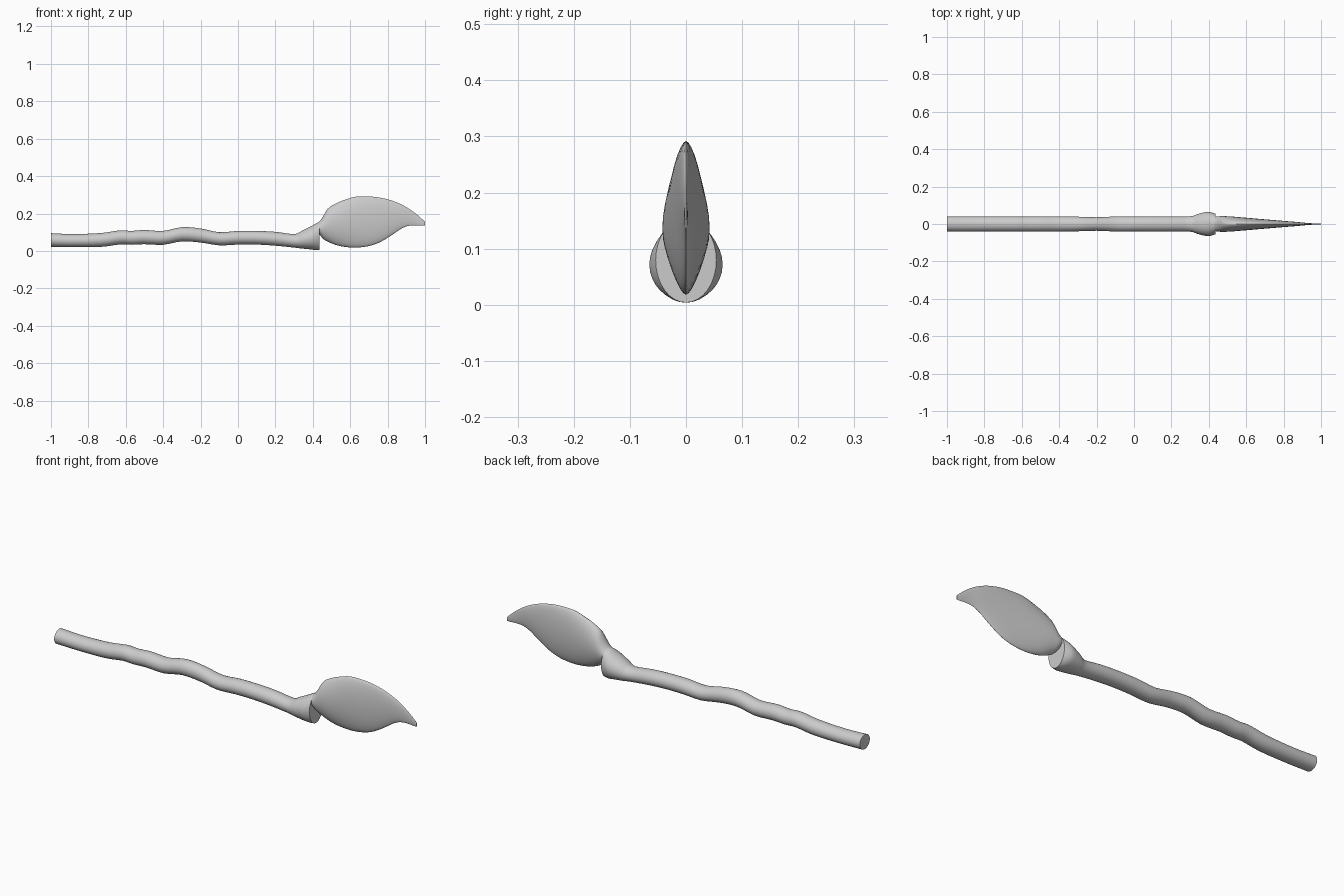
import bpy, bmesh
from math import sin, cos, pi

if "Cube" in bpy.data.objects:
    bpy.data.objects.remove(bpy.data.objects["Cube"])

SEG = 32


def smooth_rows(rows, steps=3):
    """Catmull-Rom interpolation between cross-section rows."""
    out = []
    for i in range(len(rows) - 1):
        p0, p1 = rows[max(i - 1, 0)], rows[i]
        p2, p3 = rows[i + 1], rows[min(i + 2, len(rows) - 1)]
        for s in range(steps):
            t = s / steps
            out.append([0.5 * (2 * b + (c - a) * t + (2 * a - 5 * b + 4 * c - d) * t ** 2
                               + (3 * b - a - 3 * c + d) * t ** 3)
                        for a, b, c, d in zip(p0, p1, p2, p3)])
    out.append(rows[-1])
    return out


def loft(name, rows, power):
    """Skin sections given as (x, bottom z, top z, half width)."""
    bm = bmesh.new()
    rings = []
    for x, lo, hi, w in rows:
        ring = []
        for k in range(SEG):
            a = 2 * pi * k / SEG
            c = cos(a)
            y = w * abs(c) ** power * (1 if c >= 0 else -1)
            ring.append(bm.verts.new((x, y, (lo + hi) / 2 + (hi - lo) / 2 * sin(a))))
        rings.append(ring)
    for r, q in zip(rings, rings[1:]):
        for k in range(SEG):
            n = (k + 1) % SEG
            bm.faces.new((r[k], r[n], q[n], q[k]))
    bm.faces.new(rings[0])
    bm.faces.new(rings[-1])
    bmesh.ops.recalc_face_normals(bm, faces=bm.faces)
    me = bpy.data.meshes.new(name)
    bm.to_mesh(me)
    bm.free()
    ob = bpy.data.objects.new(name, me)
    bpy.context.collection.objects.link(ob)
    bpy.ops.object.select_all(action='DESELECT')
    ob.select_set(True)
    bpy.context.view_layer.objects.active = ob
    bpy.ops.object.shade_smooth_by_angle(angle=0.7)
    return ob


# Gnarled wooden handle, flaring into the socket
handle = [
    (-1.00, .022, .095, .040), (-.88, .020, .090, .040), (-.73, .022, .096, .040),
    (-.63, .035, .110, .040), (-.57, .033, .107, .040), (-.50, .036, .112, .040),
    (-.40, .033, .107, .040), (-.30, .051, .127, .039), (-.20, .045, .120, .036),
    (-.10, .030, .100, .040), (0, .034, .107, .040), (.10, .034, .107, .040),
    (.20, .028, .102, .040), (.30, .018, .090, .041), (.34, .013, .107, .053),
    (.39, .008, .132, .065), (.415, .004, .146, .062), (.437, .004, .155, .054)]
loft("handle", smooth_rows(handle), 1.0)

# Leaf-shaped blade, thinning to a hooked tip
blade = [
    (.41, .100, .140, .030), (.435, .088, .157, .038), (.455, .065, .185, .041),
    (.48, .050, .226, .042), (.52, .033, .252, .040), (.57, .022, .273, .036),
    (.63, .018, .290, .031), (.70, .026, .291, .025), (.76, .047, .285, .020),
    (.82, .083, .270, .015), (.87, .117, .250, .011), (.91, .134, .228, .007),
    (.95, .137, .200, .004), (.98, .135, .174, .003), (1.00, .135, .155, .002)]
loft("blade", smooth_rows(blade), 1.2)
